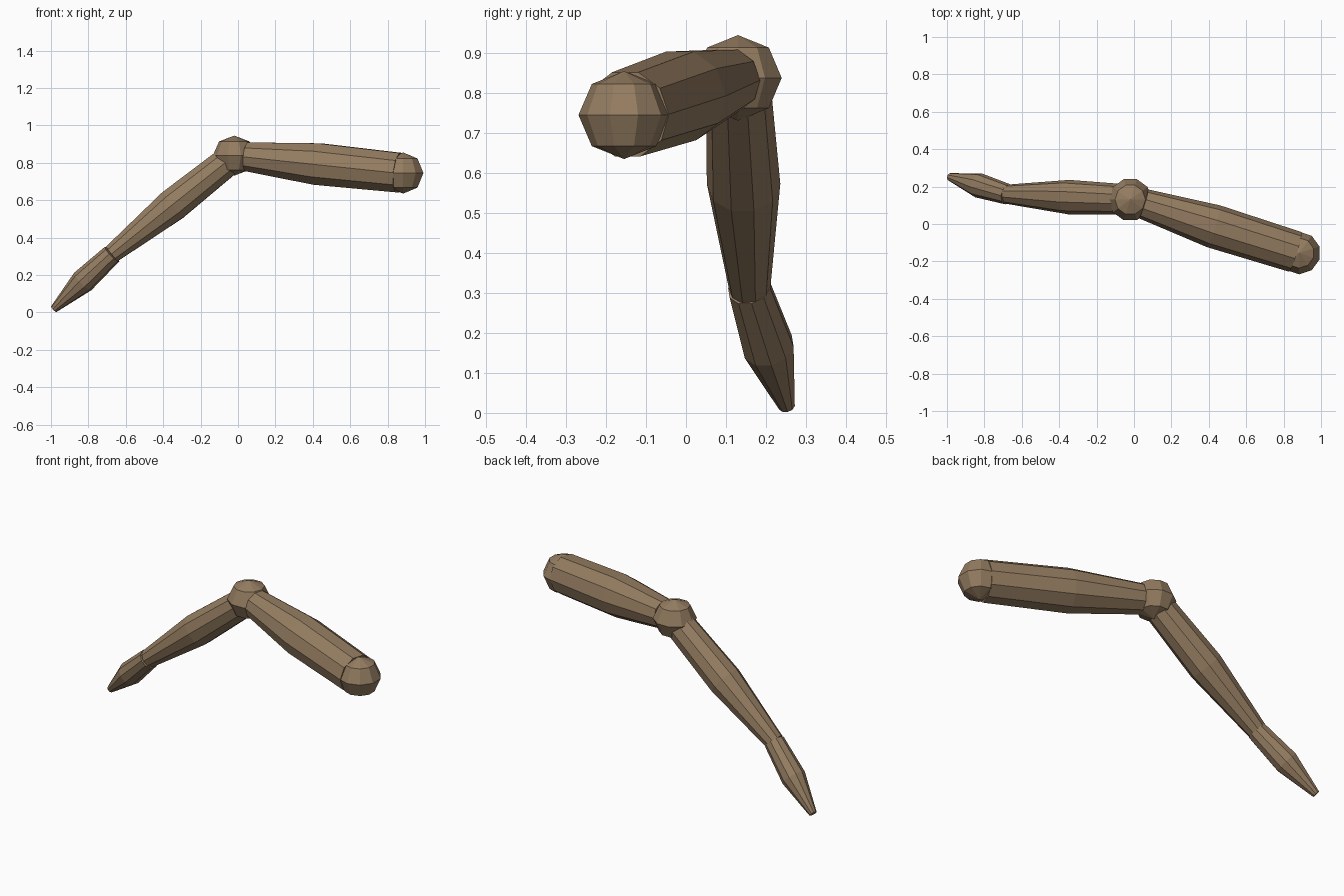
import bpy, bmesh, math
from mathutils import Vector, Matrix

if "Cube" in bpy.data.objects:
    bpy.data.objects.remove(bpy.data.objects["Cube"])

SIDES = 10

# Single flat colour
tan = bpy.data.materials.new("tan_brown")
tan.diffuse_color = (0.30, 0.205, 0.12, 1)
tan.use_nodes = True
tan.node_tree.nodes["Principled BSDF"].inputs["Base Color"].default_value = tan.diffuse_color


def finish(name, bm):
    bmesh.ops.recalc_face_normals(bm, faces=bm.faces)
    mesh = bpy.data.meshes.new(name)
    bm.to_mesh(mesh)
    bm.free()
    mesh.materials.append(tan)
    obj = bpy.data.objects.new(name, mesh)
    bpy.context.collection.objects.link(obj)
    return obj


def joint(name, centre, radius, height, turn=0.0):
    """Low-poly ball with four bands."""
    bm = bmesh.new()
    bmesh.ops.create_uvsphere(bm, u_segments=SIDES, v_segments=4, radius=1)
    m = (Matrix.Translation(centre) @ Matrix.Rotation(turn, 4, 'Z')
         @ Matrix.Diagonal((radius, radius, height, 1)))
    bmesh.ops.transform(bm, matrix=m, verts=bm.verts)
    return finish(name, bm)


def limb(name, stations):
    """Capped tapered tube through (centre, radius) stations."""
    bm = bmesh.new()
    axis = (Vector(stations[-1][0]) - Vector(stations[0][0])).normalized()
    side = axis.cross(Vector((0, 0, 1))).normalized()
    up = side.cross(axis)
    rings = []
    for centre, r in stations:
        ring = []
        for i in range(SIDES):
            a = 2 * math.pi * i / SIDES
            ring.append(bm.verts.new(Vector(centre) + r * (math.cos(a) * side + math.sin(a) * up)))
        rings.append(ring)
    for a, b in zip(rings, rings[1:]):
        for i in range(SIDES):
            j = (i + 1) % SIDES
            bm.faces.new((a[i], a[j], b[j], b[i]))
    bm.faces.new(rings[0])
    bm.faces.new(rings[-1])
    return finish(name, bm)


# Ball joints
joint("shoulder_joint", (0.883, -0.155, 0.745), 0.114, 0.11)
joint("elbow_joint", (-0.02, 0.13, 0.838), 0.115, 0.107, math.pi / 2)

# Arm segments
limb("upper_arm", [((0.05, 0.108, 0.832), 0.081),
                   ((0.425, -0.012, 0.793), 0.117),
                   ((0.862, -0.149, 0.747), 0.111)])
limb("forearm", [((-0.065, 0.132, 0.80), 0.082),
                 ((-0.35, 0.144, 0.573), 0.092),
                 ((-0.675, 0.159, 0.312), 0.052)])

# Tapered hand
limb("hand", [((-0.673, 0.158, 0.312), 0.055),
              ((-0.83, 0.206, 0.165), 0.066),
              ((-0.985, 0.252, 0.017), 0.021)])
